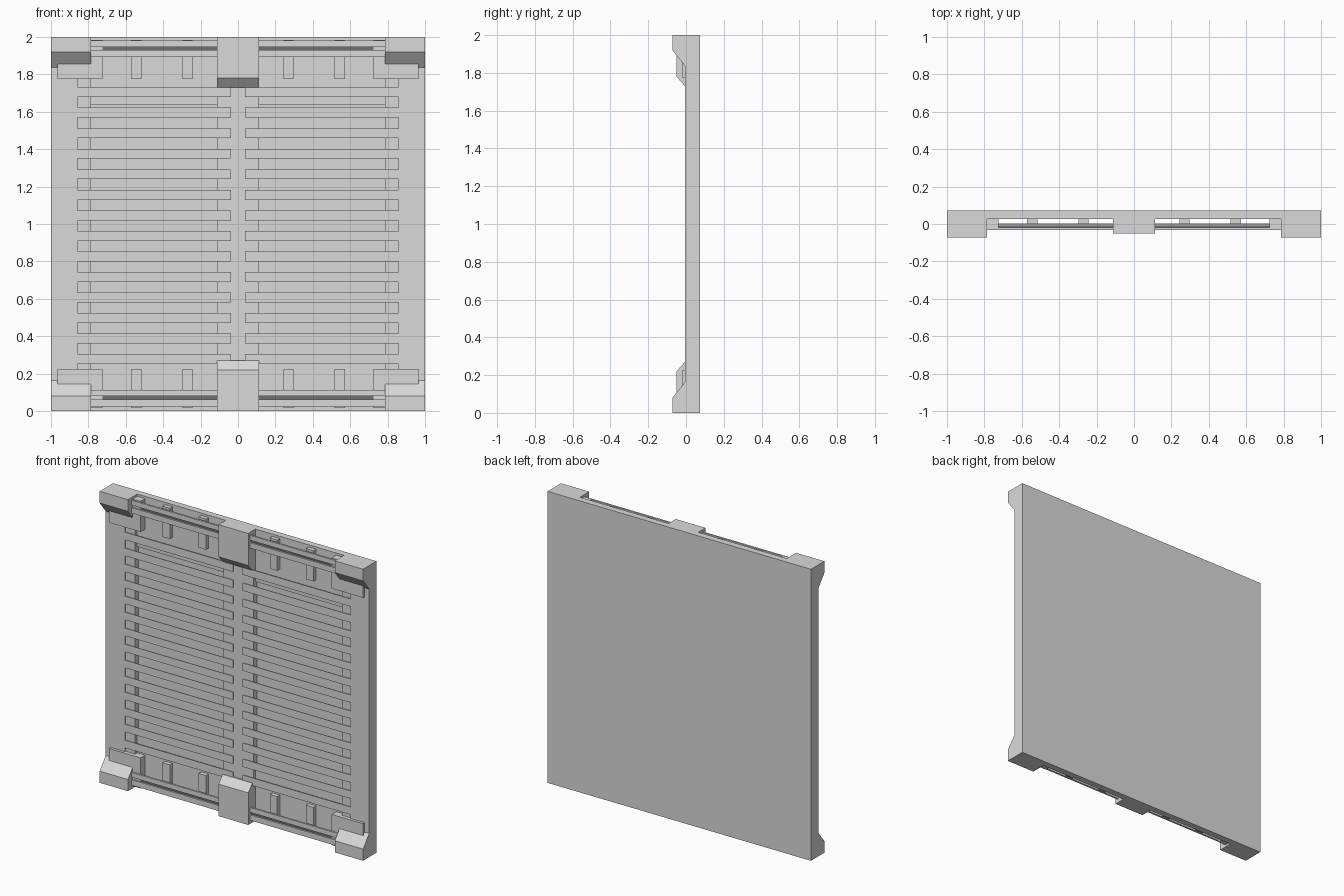
import bpy, bmesh
from mathutils import Vector

cube = bpy.data.objects.get("Cube")
if cube:
    bpy.data.objects.remove(cube, do_unlink=True)


def material(name, value):
    m = bpy.data.materials.new(name)
    m.use_nodes = True
    colour = (value, value, value, 1)
    m.diffuse_color = colour
    m.node_tree.nodes["Principled BSDF"].inputs["Base Color"].default_value = colour
    return m


GREY = material("panel grey", 0.7)
DARK = material("dark rod grey", 0.16)


def prism(name, x0, x1, profile, mat=GREY):
    """Extrude a (y, z) outline along x."""
    bm = bmesh.new()
    face = bm.faces.new([bm.verts.new((x0, y, z)) for y, z in profile])
    ext = bmesh.ops.extrude_face_region(bm, geom=[face])
    moved = [v for v in ext["geom"] if isinstance(v, bmesh.types.BMVert)]
    bmesh.ops.translate(bm, verts=moved, vec=Vector((x1 - x0, 0, 0)))
    bmesh.ops.recalc_face_normals(bm, faces=bm.faces)
    mesh = bpy.data.meshes.new(name)
    bm.to_mesh(mesh)
    bm.free()
    mesh.materials.append(mat)
    obj = bpy.data.objects.new(name, mesh)
    bpy.context.collection.objects.link(obj)
    return obj


def box(name, x0, x1, y0, y1, z0, z1, mat=GREY):
    return prism(name, x0, x1, [(y0, z0), (y1, z0), (y1, z1), (y0, z1)], mat)


BACK, FACE, FLOOR, RIM = 0.073, 0.028, 0.042, -0.006
COLUMN, COMB = 0.006, -0.003

# Back sheet, end panels and the centre column
box("back_sheet", -1, 1, FLOOR, BACK, 0, 2)
box("top_panel", -0.785, 0.785, FACE, FLOOR, 1.64, 2)
box("bottom_panel", -0.785, 0.785, FACE, FLOOR, 0, 0.36)
box("centre_column", -0.113, 0.113, COLUMN, FLOOR, 0.1, 1.9)

for s, side in ((1, "left"), (-1, "right")):
    # Side columns with raised outer rims
    box(side + "_column", s * 0.785, s * 0.965, COLUMN, FLOOR, 0, 2)
    box(side + "_rim", s * 0.965, s, RIM, FLOOR, 0, 2)
    # Comb-shaped grille: an upright strip with horizontal slats
    box(side + "_grille_strip", s * 0.857, s * 0.965, COMB, COLUMN, 0.1, 1.9)
    for i in range(14):
        z = 1.705 - i * 0.1098
        box(side + "_slat", s * 0.037, s * 0.857, COMB, COLUMN - 0.004, z - 0.0265, z + 0.0265)

# Fittings repeated along the top and bottom edges
for edge, level, rods in (("top", lambda z: z, 1.892), ("bottom", lambda z: 2 - z, 0.025)):
    prism(edge + "_centre_block", -0.113, 0.113,
          [(y, level(z)) for y, z in ((FACE, 2), (-0.05, 2), (-0.05, 1.78),
                                      (RIM, 1.73), (FACE, 1.73))])
    for s, side in ((1, "left"), (-1, "right")):
        tag = edge + "_" + side
        prism(tag + "_corner_block", s * 0.785, s,
              [(y, level(z)) for y, z in ((FACE, 2), (-0.072, 2), (-0.072, 1.92),
                                          (RIM, 1.838), (FACE, 1.838))])
        box(tag + "_rod_mount", s * 0.725, s * 0.965, -0.021, FACE, level(1.775), level(1.985))
        for x in (0.27, 0.545):
            box(tag + "_rib", s * (x - 0.028), s * (x + 0.028), -0.001, FACE, level(1.775), level(1.985))
        # Lower and upper rails with a dark rod set behind the gap
        box(tag + "_lower_rail", s * 0.113, s * 0.785, -0.032, -0.019, rods, rods + 0.038)
        box(tag + "_upper_rail", s * 0.113, s * 0.785, -0.032, -0.019, rods + 0.055, rods + 0.088)
        box(tag + "_dark_rod", s * 0.113, s * 0.725, -0.022, -0.009, rods + 0.03, rods + 0.063, DARK)
